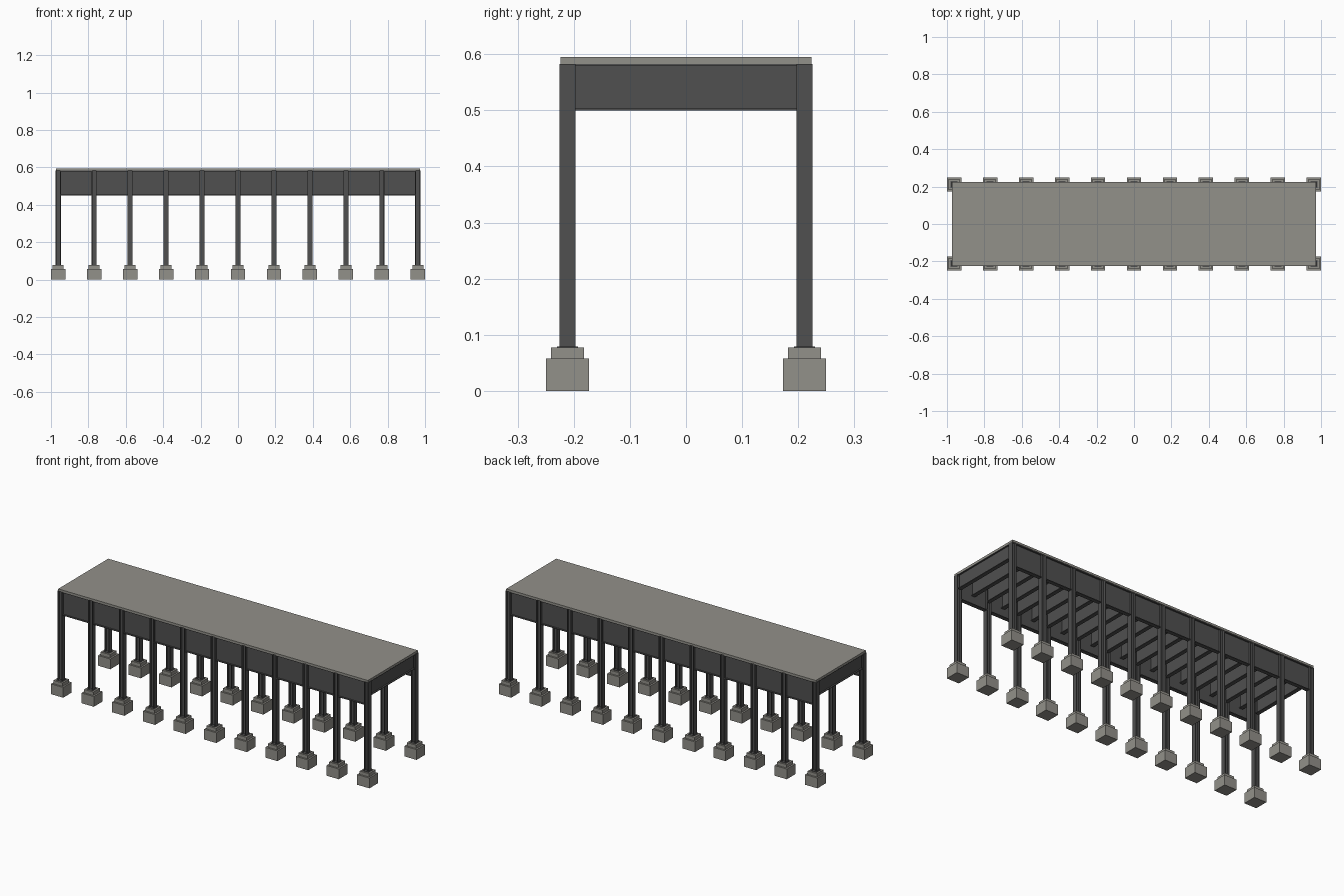
import bpy, bmesh
from mathutils import Vector

if "Cube" in bpy.data.objects:
    bpy.data.objects.remove(bpy.data.objects["Cube"])


def material(name, rgb):
    m = bpy.data.materials.new(name)
    m.diffuse_color = (*rgb, 1)
    m.use_nodes = True
    m.node_tree.nodes["Principled BSDF"].inputs["Base Color"].default_value = m.diffuse_color
    return m


STEEL = material("dark steel", (0.08, 0.08, 0.08))
CONCRETE = material("grey concrete", (0.29, 0.282, 0.255))


def make_object(name, bm, mat):
    bmesh.ops.recalc_face_normals(bm, faces=bm.faces)
    me = bpy.data.meshes.new(name)
    bm.to_mesh(me)
    bm.free()
    me.materials.append(mat)
    ob = bpy.data.objects.new(name, me)
    bpy.context.collection.objects.link(ob)
    return ob


def box(name, mat, x, y, z):
    """Box spanning the (min, max) ranges x, y and z."""
    bm = bmesh.new()
    bmesh.ops.create_cube(bm, size=1)
    for v in bm.verts:
        v.co = Vector([(r[0] + r[1]) / 2 + c * (r[1] - r[0])
                       for r, c in zip((x, y, z), v.co)])
    return make_object(name, bm, mat)


def i_beam(name, start, end, side, width, depth, flange, web):
    """I-section swept from start to end; side points across the flanges."""
    start, end, side = Vector(start), Vector(end), Vector(side)
    up = (end - start).normalized().cross(side)
    w, d, t, s = width / 2, depth / 2, flange, web / 2
    half = [(w, -d), (w, t - d), (s, t - d), (s, d - t), (w, d - t), (w, d)]
    outline = half + [(-a, b) for a, b in reversed(half)]
    bm = bmesh.new()
    face = bm.faces.new([bm.verts.new(start + side * a + up * b) for a, b in outline])
    ext = bmesh.ops.extrude_face_region(bm, geom=[face])
    bmesh.ops.translate(bm, vec=end - start,
                        verts=[g for g in ext["geom"] if isinstance(g, bmesh.types.BMVert)])
    # the extrusion keeps the starting cap, so the beam is closed
    return make_object(name, bm, STEEL)


BAYS = 10
X_END, Y_ROW = 0.9615, 0.2112
STEP = 2 * X_END / BAYS
COL = 0.028
DECK = 0.583

# deck slab
box("deck_slab", CONCRETE, (-0.972, 0.972), (-0.224, 0.224), (DECK, 0.595))

# two rows of columns on stepped footings
for y in (-Y_ROW, Y_ROW):
    for i in range(BAYS + 1):
        x = -X_END + i * STEP
        for name, mat, r, z in (("footing", CONCRETE, 0.0385, (0, 0.058)),
                                ("plinth", CONCRETE, 0.029, (0.058, 0.077)),
                                ("base_plate", STEEL, 0.019, (0.077, 0.079))):
            box(name, mat, (x - r, x + r), (y - r, y + r), z)
        i_beam("column", (x, y, 0.079), (x, y, DECK), (0, 1, 0), COL, COL, 0.004, 0.004)

    # deep girders between neighbouring columns
    for i in range(BAYS):
        x = -X_END + i * STEP
        i_beam("side_girder", (x + COL / 2, y, 0.5165), (x + STEP - COL / 2, y, 0.5165),
               (0, 1, 0), 0.022, 0.133, 0.004, 0.005)

# end beams between the corner columns
for x in (-X_END, X_END):
    i_beam("end_beam", (x, -Y_ROW + COL / 2, 0.5415), (x, Y_ROW - COL / 2, 0.5415),
           (1, 0, 0), 0.022, 0.083, 0.004, 0.005)

# cross joists under the deck, at every column and mid-bay
for i in range(1, 2 * BAYS):
    x = -X_END + i * STEP / 2
    i_beam("deck_joist", (x, -Y_ROW + 0.003, 0.5415), (x, Y_ROW - 0.003, 0.5415),
           (1, 0, 0), 0.022, 0.083, 0.004, 0.005)
